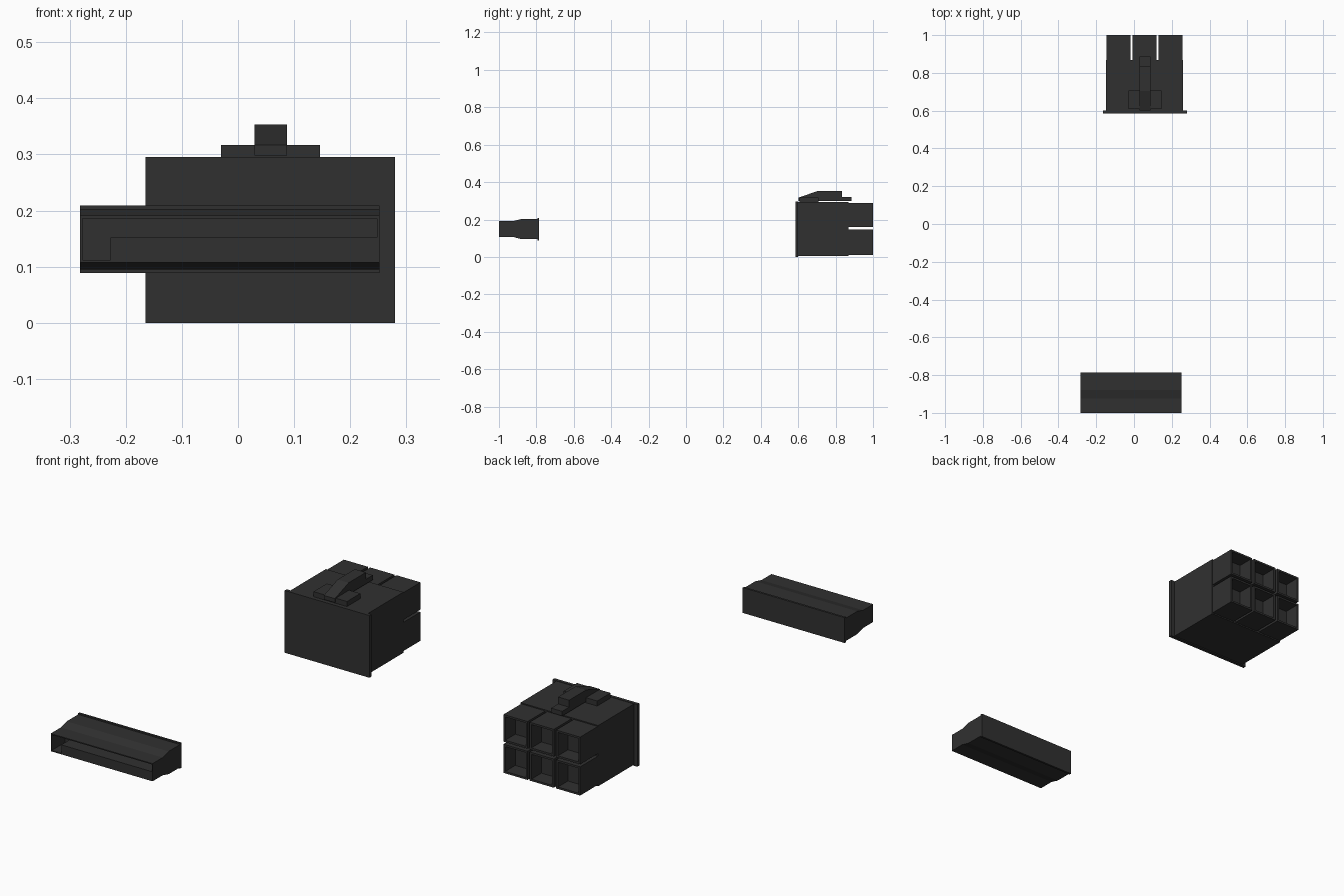
import bpy, bmesh

if "Cube" in bpy.data.objects:
    bpy.data.objects.remove(bpy.data.objects["Cube"])

mat = bpy.data.materials.new("black_plastic")
mat.diffuse_color = (0.03, 0.03, 0.03, 1)
mat.use_nodes = True
mat.node_tree.nodes["Principled BSDF"].inputs["Base Color"].default_value = mat.diffuse_color


def finish(name, bm):
    bmesh.ops.recalc_face_normals(bm, faces=bm.faces)
    me = bpy.data.meshes.new(name)
    bm.to_mesh(me)
    bm.free()
    me.materials.append(mat)
    ob = bpy.data.objects.new(name, me)
    bpy.context.collection.objects.link(ob)
    return ob


def prism(name, outline, axis, a, b):
    """Extrude a 2D outline along x (outline in y,z) or y (outline in x,z)."""
    bm = bmesh.new()
    place = (lambda p: (a, p[0], p[1])) if axis == 'x' else (lambda p: (p[0], a, p[1]))
    face = bm.faces.new([bm.verts.new(place(p)) for p in outline])
    res = bmesh.ops.extrude_face_region(bm, geom=[face])
    verts = [g for g in res["geom"] if isinstance(g, bmesh.types.BMVert)]
    step = (b - a, 0, 0) if axis == 'x' else (0, b - a, 0)
    bmesh.ops.translate(bm, verts=verts, vec=step)
    return finish(name, bm)


def box(name, x0, x1, y0, y1, z0, z1):
    return prism(name, [(x0, z0), (x1, z0), (x1, z1), (x0, z1)], 'y', y0, y1)


def socket(name, x0, x1, y0, y1, z0, z1, wall, depth):
    """Box with a square pocket sunk into its back face."""
    ob = box(name, x0, x1, y0, y1, z0, z1)
    bm = bmesh.new()
    bm.from_mesh(ob.data)
    back = max(bm.faces, key=lambda f: f.calc_center_median().y)
    bmesh.ops.inset_region(bm, faces=[back], thickness=wall)
    inner = bmesh.ops.extrude_discrete_faces(bm, faces=[back])["faces"][0]
    bmesh.ops.translate(bm, verts=inner.verts, vec=(0, -depth, 0))
    bm.to_mesh(ob.data)
    bm.free()


# Six-way connector: wire-side flange and housing
box("plug_flange", -0.165, 0.28, 0.585, 0.60, 0, 0.295)
box("plug_body", -0.147, 0.26, 0.60, 0.868, 0.005, 0.293)

# Six hollow pin sleeves
for col, (x0, x1) in enumerate([(-0.145, -0.019), (-0.007, 0.120), (0.131, 0.257)]):
    for row, (z0, z1) in enumerate([(0.011, 0.147), (0.159, 0.288)]):
        socket(f"pin_sleeve_{row}_{col}", x0, x1, 0.868, 1.0, z0, z1, 0.013, 0.075)

# Latch: hinge pad and rocking lever
box("latch_pad", -0.03, 0.146, 0.608, 0.708, 0.293, 0.317)
lever = [(0.602, 0.298), (0.602, 0.317), (0.705, 0.353), (0.834, 0.353),
         (0.834, 0.32), (0.886, 0.32), (0.886, 0.298)]
prism("latch_lever", lever, 'x', 0.029, 0.087)

# Flat connector: waisted housing with an L-shaped slot in the front
top = [(-1.0, 0.191), (-0.925, 0.191), (-0.88, 0.203), (-0.795, 0.203)]
bottom = [(y, 0.298 - z) for y, z in reversed(top)]
flat = prism("flat_connector_body", top + bottom, 'x', -0.282, 0.252)
slot = [(-0.277, 0.112), (-0.227, 0.112), (-0.227, 0.152), (0.248, 0.152),
        (0.248, 0.186), (-0.277, 0.186)]
cutter = prism("slot_cutter", slot, 'y', -1.05, -0.90)
cutter.hide_render = True
mod = flat.modifiers.new("slot", 'BOOLEAN')
mod.object = cutter
mod.operation = 'DIFFERENCE'
mod.solver = 'EXACT'
bpy.context.view_layer.objects.active = flat
bpy.ops.object.modifier_apply(modifier=mod.name)
bpy.data.objects.remove(cutter)

# Rear lip of the flat connector
box("flat_connector_lip", -0.282, 0.252, -0.795, -0.785, 0.089, 0.209)
